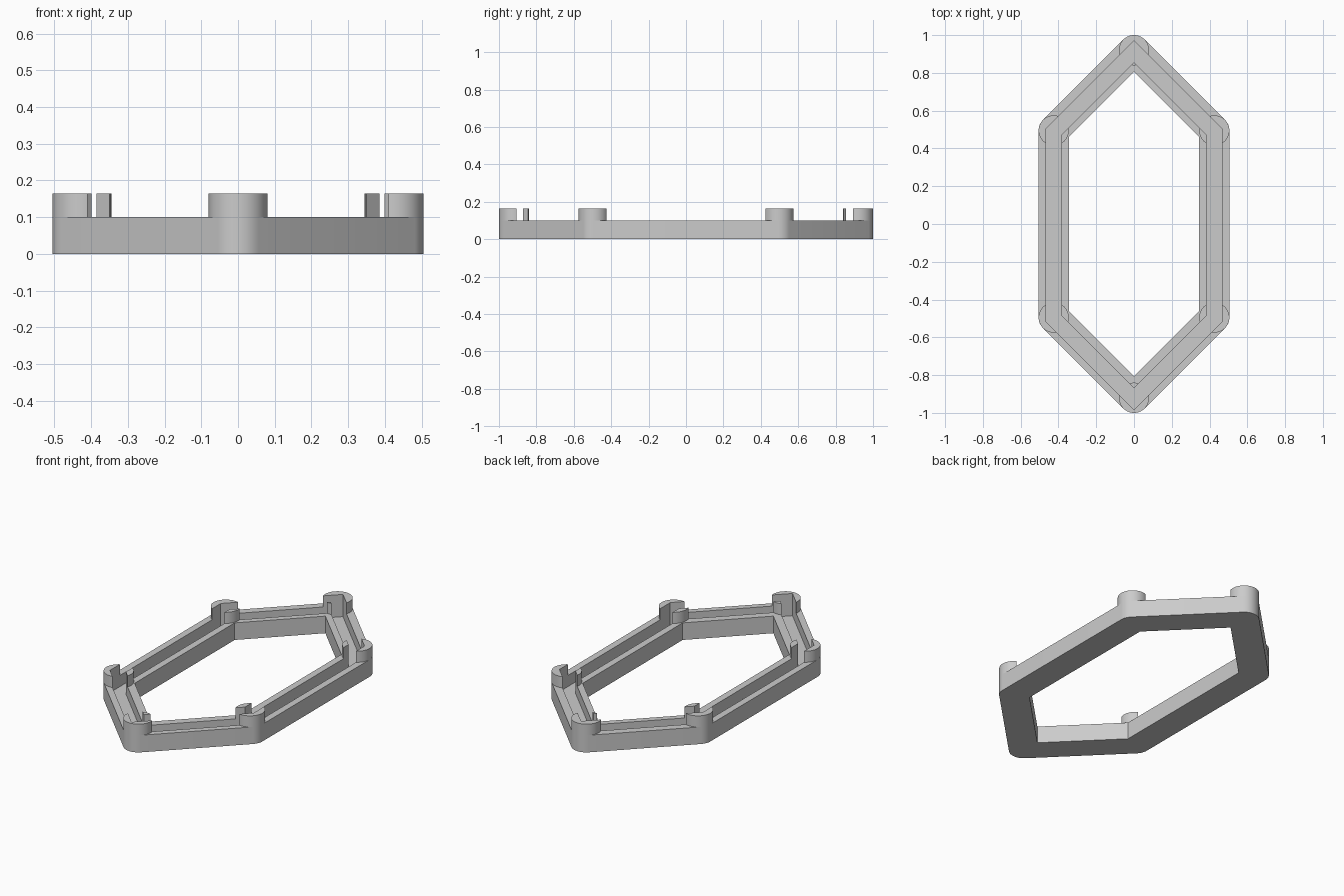
import bpy, bmesh, math
from mathutils import Vector

cube = bpy.data.objects.get("Cube")
if cube:
    bpy.data.objects.remove(cube, do_unlink=True)

R = 0.08            # half width of the frame and radius of the posts
BASE, TOP = 0.1, 0.165
FLOOR = 0.035       # floor of the groove
SHIFT = -0.007      # the groove sits slightly towards the front
CORNERS = [Vector(c) for c in ((0.425, 0.495), (0, 0.92), (-0.425, 0.495),
                               (-0.425, -0.495), (0, -0.92), (0.425, -0.495))]

grey = bpy.data.materials.new("light_grey")
grey.use_nodes = True
grey.diffuse_color = (0.6, 0.6, 0.6, 1)
grey.node_tree.nodes["Principled BSDF"].inputs["Base Color"].default_value = (0.6, 0.6, 0.6, 1)


def offset_hexagon(d, shift=0):
    """Sharp-cornered hexagon, d outside the corner line."""
    pts = []
    for i, c in enumerate(CORNERS):
        a = (c - CORNERS[i - 1]).normalized()
        b = (CORNERS[(i + 1) % 6] - c).normalized()
        na, nb = Vector((a.y, -a.x)), Vector((b.y, -b.x))
        pts.append(c + (na + nb) * d / (1 + na.dot(nb)) + Vector((0, shift)))
    return pts


def rounded_hexagon(r, steps=8):
    """Hexagon with an arc of radius r around every corner."""
    pts = []
    for i, c in enumerate(CORNERS):
        a, b = c - CORNERS[i - 1], CORNERS[(i + 1) % 6] - c
        start = math.atan2(-a.x, a.y)
        turn = a.angle(b)
        for k in range(steps + 1):
            t = start + turn * k / steps
            pts.append(c + Vector((math.cos(t), math.sin(t))) * r)
    return pts


def add_prism(bm, pts, z0, z1):
    low = [bm.verts.new((p.x, p.y, z0)) for p in pts]
    high = [bm.verts.new((p.x, p.y, z1)) for p in pts]
    bm.faces.new(low[::-1])
    bm.faces.new(high)
    bridge(bm, low, high)


def bridge(bm, a, b):
    for i in range(len(a)):
        j = (i + 1) % len(a)
        bm.faces.new((a[i], a[j], b[j], b[i]))


def finish(name, bm):
    bmesh.ops.recalc_face_normals(bm, faces=bm.faces)
    mesh = bpy.data.meshes.new(name)
    bm.to_mesh(mesh)
    bm.free()
    mesh.materials.append(grey)
    obj = bpy.data.objects.new(name, mesh)
    bpy.context.collection.objects.link(obj)
    return obj


def activate(obj):
    bpy.ops.object.select_all(action="DESELECT")
    obj.select_set(True)
    bpy.context.view_layer.objects.active = obj


def cut(obj, cutter):
    mod = obj.modifiers.new("cut", "BOOLEAN")
    mod.operation, mod.solver, mod.object = "DIFFERENCE", "EXACT", cutter
    activate(obj)
    bpy.ops.object.modifier_apply(modifier=mod.name)


# Cutter for the central opening
bm = bmesh.new()
add_prism(bm, offset_hexagon(-R), -0.1, 0.3)
opening = finish("opening_cutter", bm)

# Ring cutter for the groove that runs all the way round
bm = bmesh.new()
loops = [[bm.verts.new((p.x, p.y, z)) for p in offset_hexagon(d, SHIFT)]
         for d, z in ((0.04, FLOOR), (0.04, 0.3), (-0.04, 0.3), (-0.04, FLOOR))]
for i in range(4):
    bridge(bm, loops[i - 1], loops[i])
groove = finish("groove_cutter", bm)

# Hexagonal frame with rounded outer corners
bm = bmesh.new()
add_prism(bm, rounded_hexagon(R), 0, BASE)
frame = finish("frame", bm)
cut(frame, opening)
cut(frame, groove)
parts = [frame]

# Round posts on the corners, split by the groove
for c, label in zip(CORNERS, ("back_left", "back", "back_right",
                              "front_right", "front", "front_left")):
    bm = bmesh.new()
    ring = [c + Vector((math.cos(t), math.sin(t))) * R
            for t in (math.tau * k / 48 for k in range(48))]
    add_prism(bm, ring, BASE, TOP)
    post = finish(label + "_post", bm)
    cut(post, groove)
    parts.append(post)

for cutter in (opening, groove):
    bpy.data.objects.remove(cutter, do_unlink=True)

for part in parts:
    activate(part)
    bpy.ops.object.shade_smooth_by_angle(angle=math.radians(30))
